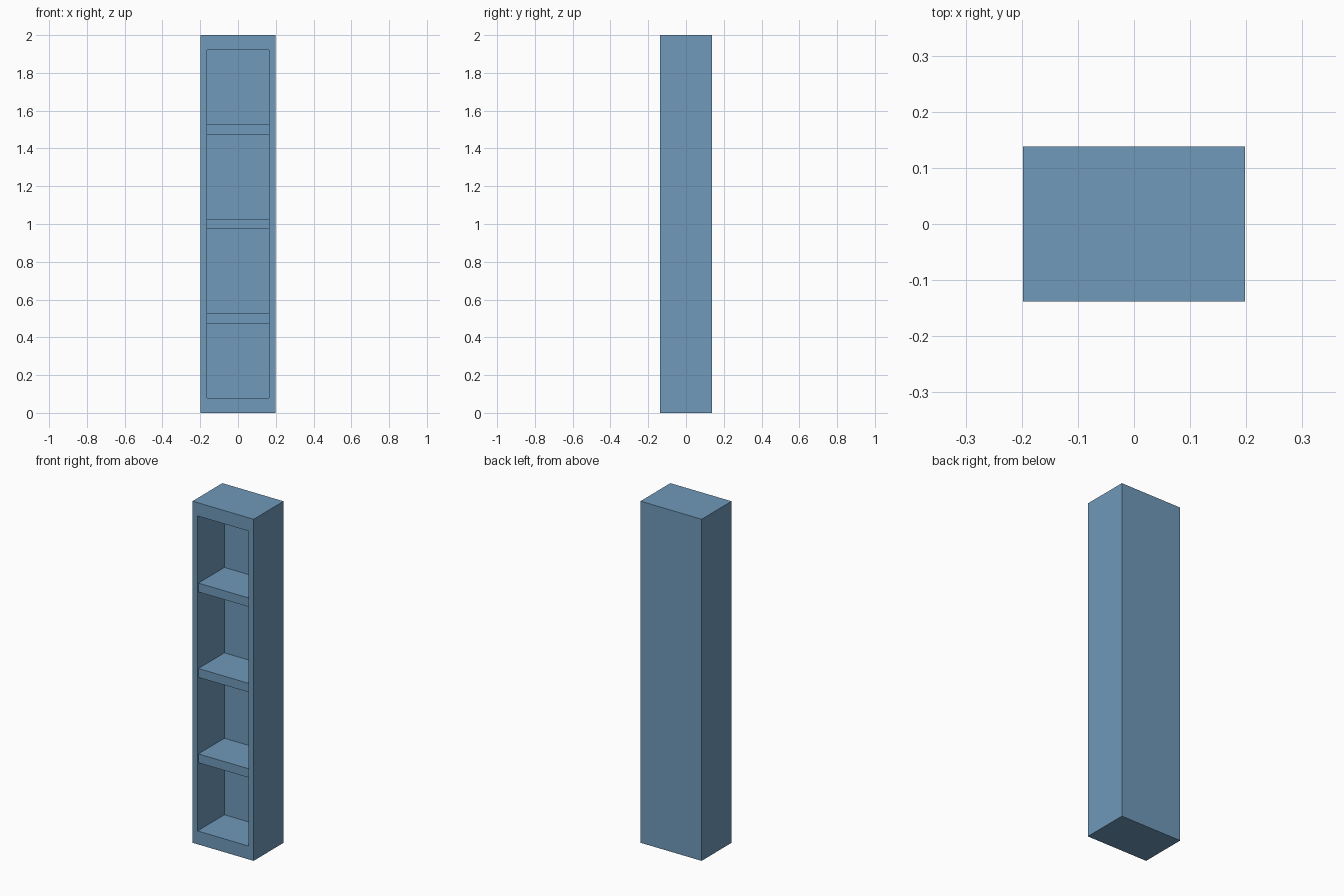
import bpy, bmesh
from mathutils import Vector

if "Cube" in bpy.data.objects:
    bpy.data.objects.remove(bpy.data.objects["Cube"])

W, D, H = 0.396, 0.276, 2.0        # outer size
SIDE, RAIL, BACK = 0.033, 0.078, 0.028
SHELF, RECESS = 0.052, 0.008

paint = bpy.data.materials.new("blue_paint")
paint.diffuse_color = (0.162, 0.319, 0.491, 1)
paint.use_nodes = True
paint.node_tree.nodes["Principled BSDF"].inputs["Base Color"].default_value = paint.diffuse_color


def box(bm, size, centre):
    verts = bmesh.ops.create_cube(bm, size=1)["verts"]
    for v in verts:
        v.co = Vector(a * b for a, b in zip(v.co, size)) + Vector(centre)


def finish(bm, name):
    bmesh.ops.recalc_face_normals(bm, faces=bm.faces)
    mesh = bpy.data.meshes.new(name)
    bm.to_mesh(mesh)
    bm.free()
    mesh.materials.append(paint)
    obj = bpy.data.objects.new(name, mesh)
    bpy.context.collection.objects.link(obj)
    return obj


# Carcass: a block whose front face is inset and pushed back to the rear panel
bm = bmesh.new()
box(bm, (W, D, H), (0, 0, H / 2))
bm.normal_update()
front = min(bm.faces, key=lambda f: f.calc_center_median().y)
bmesh.ops.inset_individual(bm, faces=[front], thickness=0.02)
for v in front.verts:
    v.co.x = (W / 2 - SIDE) * (1 if v.co.x > 0 else -1)
    v.co.z = H - RAIL if v.co.z > H / 2 else RAIL
rear = bmesh.ops.extrude_discrete_faces(bm, faces=[front])["faces"][0]
for v in rear.verts:
    v.co.y = D / 2 - BACK
finish(bm, "bookcase_carcass")

# Three evenly spaced shelves, set just behind the front edge
for i in range(1, 4):
    bm = bmesh.new()
    box(bm, (W - 2 * SIDE, D - BACK - RECESS, SHELF),
        (0, (RECESS - BACK) / 2, H * i / 4))
    finish(bm, f"shelf_{i}")
